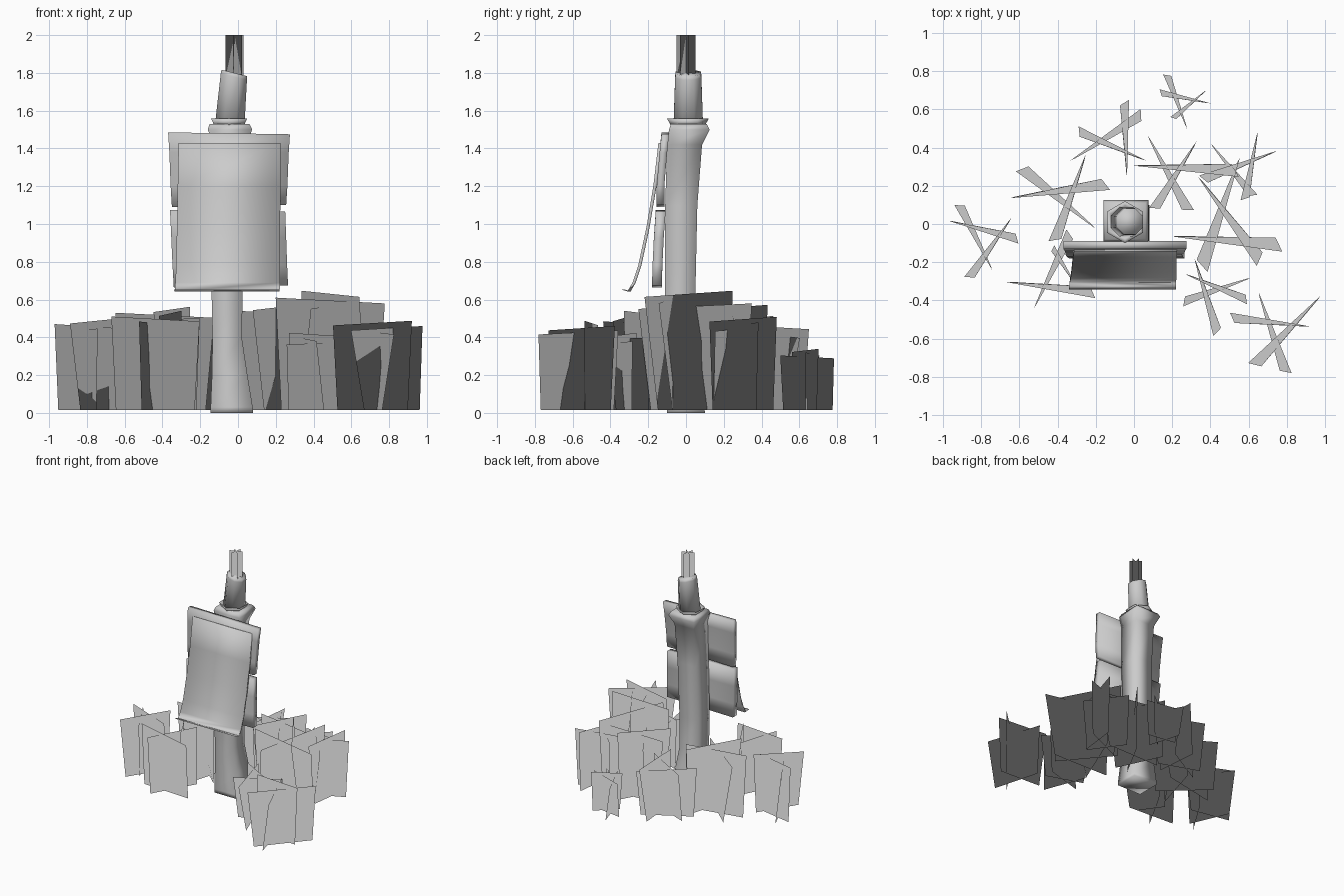
import bpy, math
from mathutils import Vector

if "Cube" in bpy.data.objects:
    bpy.data.objects.remove(bpy.data.objects["Cube"])


def make(name, verts, faces, smooth=False):
    me = bpy.data.meshes.new(name)
    me.from_pydata([tuple(v) for v in verts], [], faces)
    me.update()
    if smooth:
        me.shade_smooth()
    ob = bpy.data.objects.new(name, me)
    bpy.context.collection.objects.link(ob)
    return ob


def card(name, verts):
    """Foliage-style plane: its shading normals point straight up."""
    if (verts[1] - verts[0]).cross(verts[3] - verts[0]).z < 0:
        verts = verts[::-1]
    ob = make(name, verts, [(0, 1, 2, 3)], True)
    ob.data.normals_split_custom_set_from_vertices([(0, 0, 1)] * 4)


def loft(name, rings):
    """Skin a stack of equal rings and cap both ends."""
    n = len(rings[0])
    faces = [tuple(range(n))[::-1], tuple(range((len(rings) - 1) * n, len(rings) * n))]
    for r in range(len(rings) - 1):
        for i in range(n):
            j = (i + 1) % n
            faces.append((r * n + i, r * n + j, r * n + n + j, r * n + n + i))
    return make(name, [v for ring in rings for v in ring], faces, True)


def disc(x, y, z, r, n, tilt=0):
    ring = []
    for i in range(n):
        a = math.tau * (i + 0.5) / n
        dx = r * math.cos(a)
        ring.append((x + dx, y + r * math.sin(a), z + dx * tilt))
    return ring


def sheet(name, profile, top, bottom, thick, drop=0.0):
    """Slab swept across x; profile is its front line as (y, z), top to bottom."""
    rings, n = [], len(profile)
    for k, (y, z) in enumerate(profile):
        t = k / (n - 1)
        x0 = top[0] + (bottom[0] - top[0]) * t
        x1 = top[1] + (bottom[1] - top[1]) * t
        d = drop * (1 - 2 * t)
        # counter-clockwise seen from below, since the rings run downwards
        rings.append([(x0, y, z), (x0, y + thick, z), (x1, y + thick, z - d), (x1, y, z - d)])
    return loft(name, rings)


# square post, slightly bent, flaring at the head
post = []
for z, x0, x1, y0, y1 in [(0, -.145, .08, -.1, .1), (.03, -.145, .078, -.1, .098),
                          (.2, -.138, .05, -.107, .075),
                          (.4, -.135, .02, -.11, .055), (.65, -.14, .025, -.11, .05),
                          (1.1, -.13, .035, -.11, .06), (1.42, -.13, .045, -.1, .085),
                          (1.5, -.16, .075, -.09, .125), (1.53, -.15, .06, -.08, .11)]:
    post.append([(x0, y0, z), (x1, y0, z), (x1, y1, z), (x0, y1, z)])
loft("post", post)

# dish, candle and crossed flame cards on the post head
loft("dish", [disc(-.047, .01, 1.52, .09, 6), disc(-.047, .01, 1.558, .11, 6),
              disc(-.047, .01, 1.54, .085, 6)])
loft("candle", [disc(-.045, .012, 1.51, .085, 8), disc(-.022, .012, 1.78, .075, 8, -.25),
                disc(-.02, .012, 1.80, .073, 8, -.25)])
for i in range(3):
    a = math.radians(20 + 60 * i)
    d = Vector((math.cos(a), math.sin(a), 0)) * .05
    c = Vector((-.018, 0, 0))
    lo, hi = Vector((0, 0, 1.78)), Vector((0, 0, 2.0))
    card(f"flame_card_{i + 1}", [c - d + lo, c + d + lo, c + d + hi, c - d + hi])

# two boards and a curling notice hung on the front
sheet("upper_board", [(-.13, 1.485), (-.14, 1.38), (-.155, 1.2), (-.155, 1.09)],
      (-.37, .275), (-.35, .255), .04, .01)
sheet("lower_board", [(-.16, 1.075), (-.17, .93), (-.177, .78), (-.18, .665)],
      (-.36, .25), (-.34, .265), .052, .01)
sheet("notice", [(-.146, 1.43), (-.173, 1.2), (-.21, .98), (-.253, .78), (-.283, .69),
                 (-.31, .643), (-.342, .653)], (-.315, .225), (-.34, .22), .017)


# grass tufts: three crossed cards, twisted so the tops spread at one end
def tuft(name, height, *cards):
    for i, (x0, y0, x1, y1) in enumerate(cards):
        a, b = Vector((x0, y0, 0)), Vector((x1, y1, 0))
        d = b - a
        side = Vector((-d.y, d.x, 0)) * (.06 if i % 2 else -.06)
        h = height * (1, .95, 1.06)[i]
        foot = Vector((0, 0, .015))
        card(f"{name}_card_{i + 1}",
             [a + d * .05 + foot, b - d * .07 - side + foot,
              b + side + Vector((0, 0, h * .95)), a + side * .15 + Vector((0, 0, h))])


tuft("grass_far_left", .47, (-.97, .02, -.6, -.08), (-.74, -.24, -.92, .11), (-.64, .03, -.87, -.29))
tuft("grass_left", .53, (-.65, .14, -.13, .21), (-.2, -.02, -.6, .3), (-.25, .36, -.42, -.1))
tuft("grass_front_left", .51, (-.67, -.3, -.2, -.36), (-.52, -.44, -.33, -.04), (-.3, -.33, -.43, -.12))
tuft("grass_back", .44, (.06, .33, -.3, .49), (-.33, .33, .05, .58), (-.04, .25, -.05, .65))
tuft("grass_back_right", .54, (0, .31, .55, .28), (.07, .46, .29, .06), (.33, .43, .1, .07))
tuft("grass_rear_small", .32, (.4, .63, .13, .69), (.28, .5, .17, .79), (.38, .7, .2, .55))
tuft("grass_right", .48, (.75, .38, .35, .23), (.4, .42, .63, .14), (.65, .48, .58, .12))
tuft("grass_right_tall", .61, (.2, -.06, .78, -.11), (.55, .35, .35, -.24), (.34, .25, .67, -.2))
tuft("grass_front_right", .40, (.32, -.18, .44, -.58), (.61, -.28, .25, -.41), (.27, -.26, .6, -.4))
tuft("grass_far_right", .46, (.98, -.38, .62, -.75), (.65, -.36, .8, -.79), (.92, -.54, .5, -.49))
